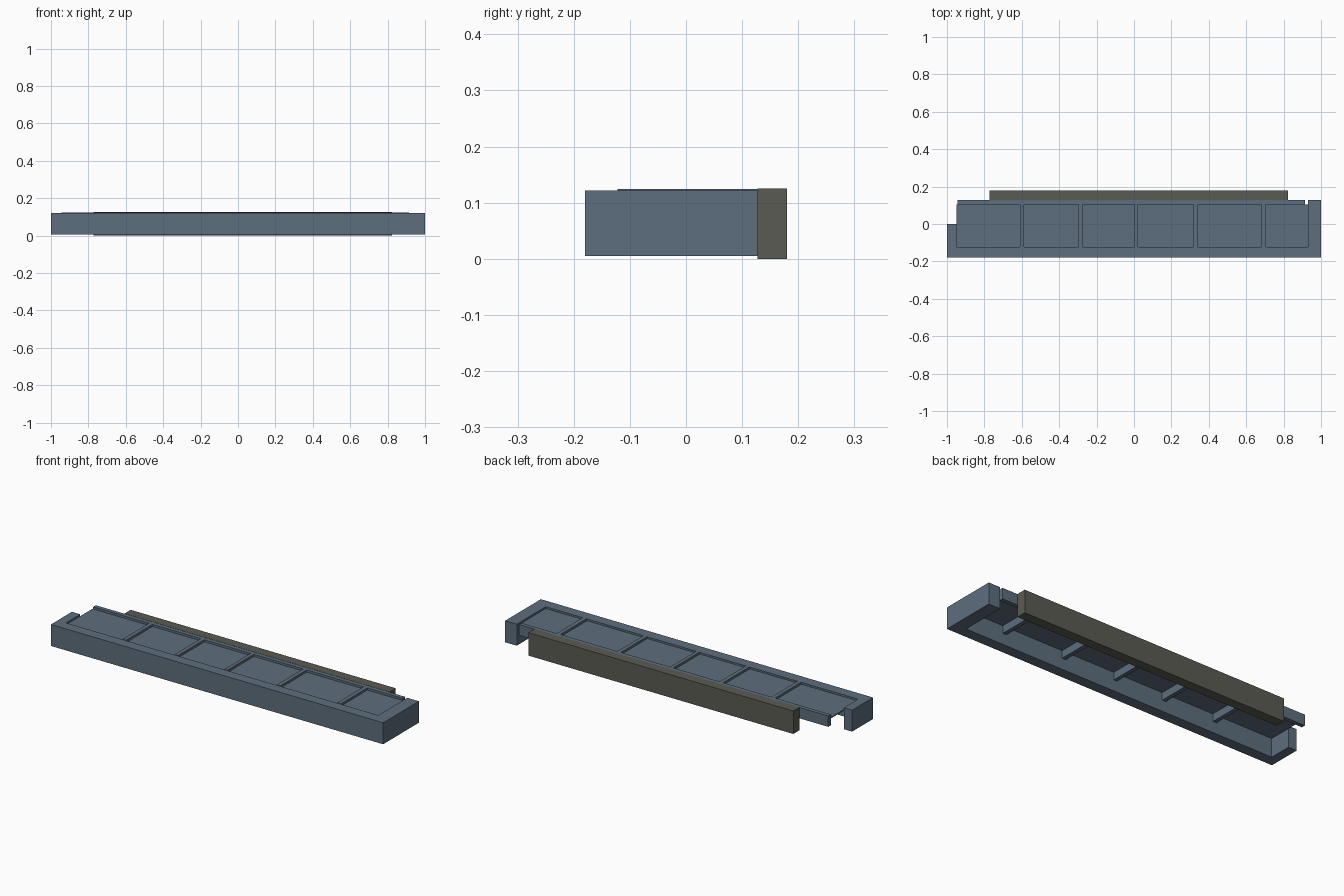
import bpy, bmesh

if "Cube" in bpy.data.objects:
    bpy.data.objects.remove(bpy.data.objects["Cube"])


def material(name, rgb):
    m = bpy.data.materials.new(name)
    m.diffuse_color = (*rgb, 1)
    m.use_nodes = True
    m.node_tree.nodes["Principled BSDF"].inputs["Base Color"].default_value = m.diffuse_color
    return m


blue = material("slate blue", (0.11, 0.155, 0.205))
grey = material("dark olive grey", (0.105, 0.105, 0.087))


def add_object(name, bm, mat):
    bmesh.ops.recalc_face_normals(bm, faces=bm.faces)
    me = bpy.data.meshes.new(name)
    bm.to_mesh(me)
    bm.free()
    me.materials.append(mat)
    bpy.context.collection.objects.link(bpy.data.objects.new(name, me))


def prism(name, outline, z0, z1, mat):
    """Extrude a plan outline from z0 to z1."""
    bm = bmesh.new()
    face = bm.faces.new([bm.verts.new((x, y, z0)) for x, y in outline])
    ext = bmesh.ops.extrude_face_region(bm, geom=[face])["geom"]
    for v in ext:
        if isinstance(v, bmesh.types.BMVert):
            v.co.z = z1
    bm.faces.ensure_lookup_table()
    if not any(all(abs(v.co.z - z0) < 1e-6 for v in f.verts) for f in bm.faces):
        bm.faces.new([v for v in bm.verts if abs(v.co.z - z0) < 1e-6])
    add_object(name, bm, mat)


def box(name, x0, x1, y0, y1, z0, z1, mat):
    prism(name, [(x0, y0), (x1, y0), (x1, y1), (x0, y1)], z0, z1, mat)


# Outer frame: front rail with a short left arm and a long right arm
prism("outer_frame", [(-1, -0.18), (1, -0.18), (1, 0.127), (0.93, 0.127),
                      (0.93, -0.122), (-0.95, -0.122), (-0.95, 0), (-1, 0)],
      0.005, 0.122, blue)

# Back rail and dark rear bar
box("back_rail", -0.945, 0.915, 0.105, 0.127, 0.065, 0.124, blue)
box("rear_bar", -0.772, 0.823, 0.127, 0.18, 0, 0.125, grey)

# Cross ribs
ribs = [(-0.61, -0.588), (-0.298, -0.276), (0.002, 0.022), (0.318, 0.34), (0.682, 0.705)]
for i, (a, b) in enumerate(ribs):
    box(f"cross_rib_{i + 1}", a, b, -0.122, 0.105, 0.065, 0.124, blue)

# Recessed panels between the ribs
edges = [-0.95] + [x for rib in ribs for x in rib] + [0.93]
for i in range(0, len(edges), 2):
    box(f"panel_{i // 2 + 1}", edges[i], edges[i + 1], -0.122, 0.105, 0.106, 0.112, blue)
